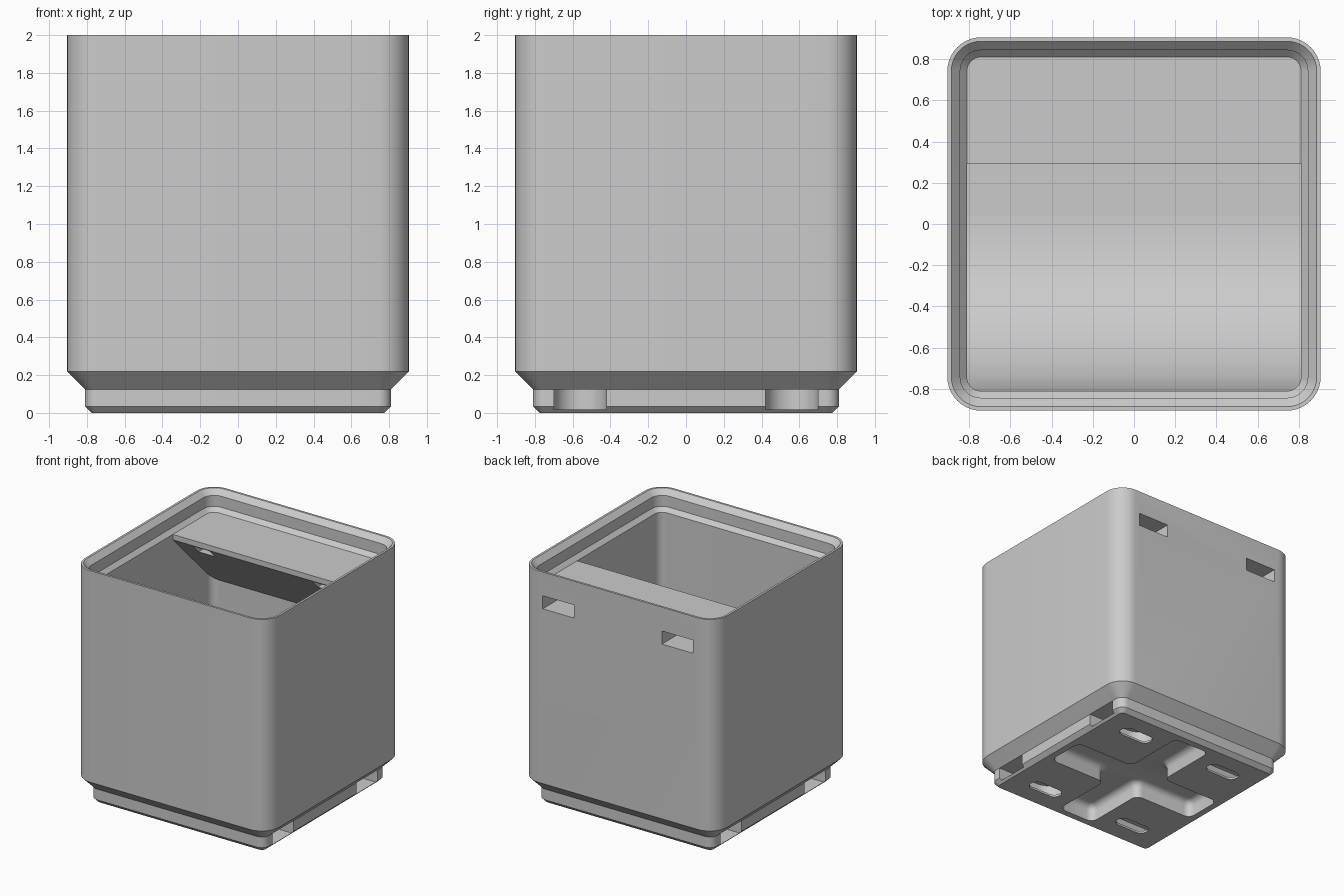
import bpy, bmesh, math
from mathutils import Vector

if "Cube" in bpy.data.objects:
    bpy.data.objects.remove(bpy.data.objects["Cube"])

grey = bpy.data.materials.new("light grey plastic")
grey.diffuse_color = (0.6, 0.6, 0.6, 1)
grey.use_nodes = True
grey.node_tree.nodes["Principled BSDF"].inputs["Base Color"].default_value = grey.diffuse_color


def make(name, bm):
    bmesh.ops.recalc_face_normals(bm, faces=bm.faces)
    me = bpy.data.meshes.new(name)
    bm.to_mesh(me)
    bm.free()
    ob = bpy.data.objects.new(name, me)
    bpy.context.collection.objects.link(ob)
    me.materials.append(grey)
    return ob


def rounded_square(half, r, n=10):
    pts = []
    for k in range(4):
        cx = (half - r) * (1 if k in (0, 3) else -1)
        cy = (half - r) * (1 if k < 2 else -1)
        for i in range(n + 1):
            a = math.pi / 2 * (k + i / n)
            pts.append((cx + r * math.cos(a), cy + r * math.sin(a)))
    return pts


def prism(name, outline, vec, place):
    """Extrude a flat outline; place maps a 2D point to 3D."""
    bm = bmesh.new()
    f = bm.faces.new([bm.verts.new(place(*p)) for p in outline])
    new = bmesh.ops.extrude_face_region(bm, geom=[f])["geom"]
    bmesh.ops.translate(bm, vec=Vector(vec),
                        verts=[v for v in new if isinstance(v, bmesh.types.BMVert)])
    return make(name, bm)


def box(name, x0, x1, y0, y1, z0, z1):
    return prism(name, [(x0, y0), (x1, y0), (x1, y1), (x0, y1)], (0, 0, z1 - z0),
                 lambda x, y: (x, y, z0))


def pill(name, x0, x1, y, r, z0, z1, n=12):
    pts = [(x1 + r * math.sin(math.pi * i / n), y - r * math.cos(math.pi * i / n)) for i in range(n + 1)]
    pts += [(x0 - r * math.sin(math.pi * i / n), y + r * math.cos(math.pi * i / n)) for i in range(n + 1)]
    return prism(name, pts, (0, 0, z1 - z0), lambda x, y: (x, y, z0))


def cut(target, cutters):
    for c in cutters:
        m = target.modifiers.new("cut", 'BOOLEAN')
        m.operation, m.solver, m.object = 'DIFFERENCE', 'EXACT', c
    bpy.context.view_layer.objects.active = target
    for m in list(target.modifiers):
        bpy.ops.object.modifier_apply(modifier=m.name)


# Bin body: stepped foot, straight wall, stacking lip, inner wall and floor
FLOOR = 0.30
profile = [(0.775, 0), (0.81, 0.035), (0.81, 0.125), (0.905, 0.22), (0.905, 2),
           (0.886, 2), (0.843, 1.957), (0.843, 1.864), (0.81, 1.83), (0.81, FLOOR)]
bm = bmesh.new()
rings = [[bm.verts.new((x, y, z)) for x, y in rounded_square(h, h - 0.742)] for h, z in profile]
for a, b in zip(rings, rings[1:]):
    n = len(a)
    for i in range(n):
        bm.faces.new((a[i], a[(i + 1) % n], b[(i + 1) % n], b[i]))
bm.faces.new(rings[0])
bm.faces.new(rings[-1])
body = make("bin_body", bm)

# Label shelf with sloped underside
shelf = prism("label_shelf", [(0.29, 1.83), (0.85, 1.83), (0.85, 1.225), (0.29, 1.785)],
              (1.66, 0, 0), lambda y, z: (-0.83, y, z))

# Curved finger scoop along the front
R = 0.85
arc = [(R - 0.81 - R * math.sin(t), FLOOR + R - R * math.cos(t))
       for t in [math.pi / 2 * i / 24 for i in range(25)]]
scoop = prism("front_scoop", arc + [(-0.85, FLOOR + R), (-0.85, FLOOR - 0.03), (R - 0.81, FLOOR - 0.03)],
              (1.66, 0, 0), lambda y, z: (-0.83, y, z))

# Cross-shaped recess cutter under the foot
W, L, D = 0.17, 0.72, 0.14
cross = [(W, W), (W, L), (-W, L), (-W, W), (-L, W), (-L, -W),
         (-W, -W), (-W, -L), (W, -L), (W, -W), (L, -W), (L, W)]
bm = bmesh.new()
f = bm.faces.new([bm.verts.new((x, y, -0.1)) for x, y in cross])
new = bmesh.ops.extrude_face_region(bm, geom=[f])["geom"]
bmesh.ops.translate(bm, vec=(0, 0, D + 0.1), verts=[v for v in new if isinstance(v, bmesh.types.BMVert)])
bmesh.ops.recalc_face_normals(bm, faces=bm.faces)
upright = [e for e in bm.edges if abs(e.verts[0].co.z - e.verts[1].co.z) > 0.1]
bmesh.ops.bevel(bm, geom=upright, offset=0.06, segments=5, profile=0.5, affect='EDGES')
rim = [e for e in bm.edges if min(v.co.z for v in e.verts) > D - 0.001]
bmesh.ops.bevel(bm, geom=rim, offset=0.055, segments=5, profile=0.5, affect='EDGES')
foot_cutters = [make("cross_cutter", bm)]

# Side magnet tunnels with push-out slots, and back wall slots
slot_cutters = []
for sx in (-1, 1):
    for sy in (-1, 1):
        xa, xb = sorted((sx * 0.42, sx * 1.1))
        foot_cutters.append(pill("tunnel_cutter", xa, xb, sy * 0.56, 0.14, 0.018, 0.125))
        xa, xb = sorted((sx * 0.36, sx * 0.54))
        foot_cutters.append(pill("push_cutter", xa, xb, sy * 0.56, 0.06, -0.1, 0.06))
    c = sx * 0.555
    slot_cutters.append(box("slot_cutter", c - 0.145, c + 0.145, 0.5, 1, 1.69, 1.80))
    slot_cutters.append(box("exit_cutter", c - 0.075, c + 0.075, 0.2, 0.6, 1.70, 1.775))

cut(body, foot_cutters + slot_cutters)
cut(shelf, slot_cutters)
for c in foot_cutters + slot_cutters:
    bpy.data.objects.remove(c)

# Smooth rounded areas, keep edges crisp
bpy.ops.object.select_all(action='DESELECT')
for ob in (body, shelf, scoop):
    ob.select_set(True)
bpy.context.view_layer.objects.active = body
bpy.ops.object.shade_smooth_by_angle(angle=math.radians(30))
